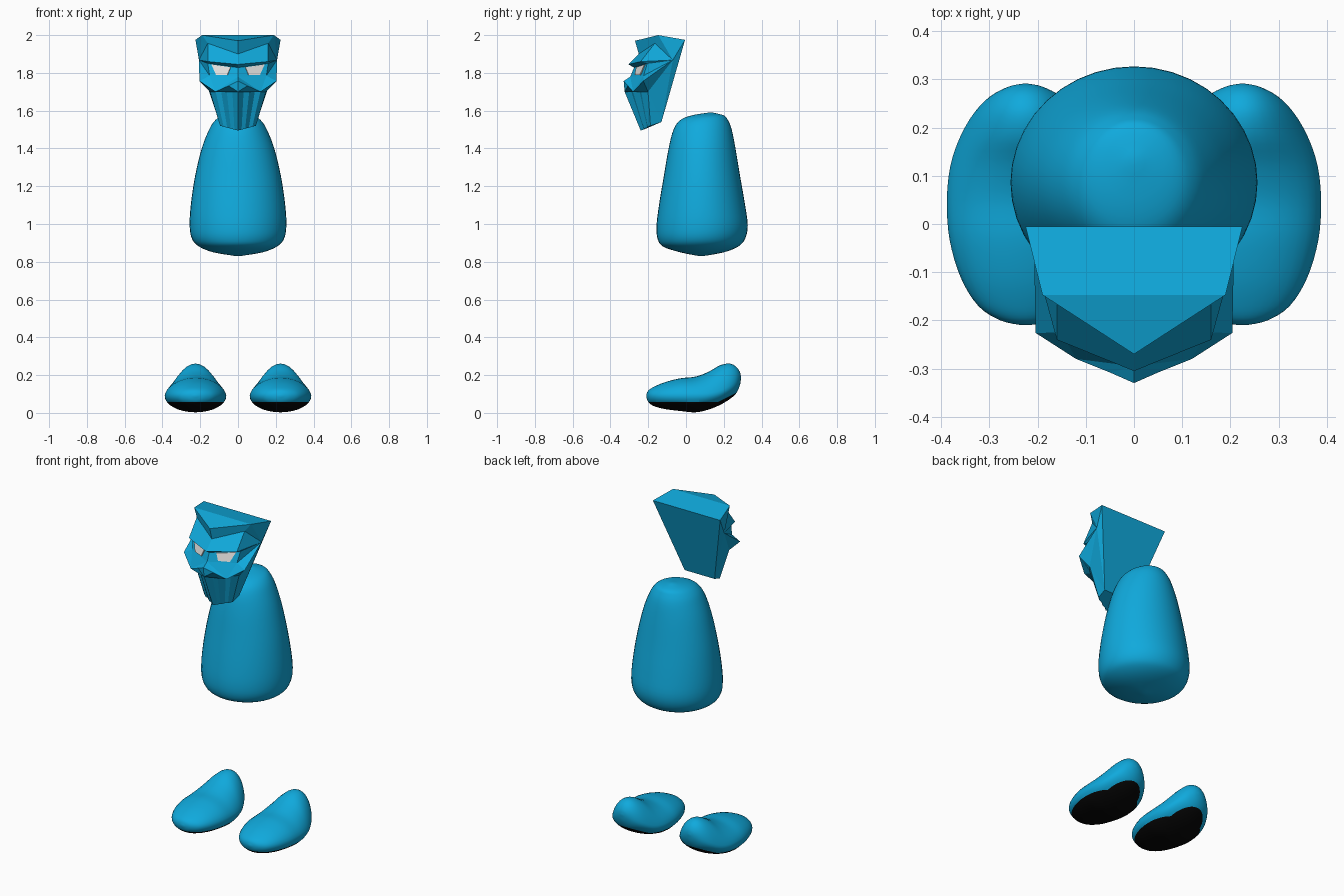
import bpy, bmesh
from math import sin, cos, pi
from mathutils import Vector

cube = bpy.data.objects.get("Cube")
if cube:
    bpy.data.objects.remove(cube, do_unlink=True)


def material(name, rgb):
    m = bpy.data.materials.new(name)
    m.use_nodes = True
    m.diffuse_color = (*rgb, 1)
    bsdf = m.node_tree.nodes["Principled BSDF"]
    bsdf.inputs["Base Color"].default_value = (*rgb, 1)
    bsdf.inputs["Roughness"].default_value = 0.6
    return m


blue = material("bright_blue", (0.005, 0.40, 0.72))
black = material("sole_black", (0.002, 0.002, 0.002))
white = material("eye_white", (0.78, 0.77, 0.75))


def finish(bm, name, mats, smooth):
    bmesh.ops.recalc_face_normals(bm, faces=bm.faces)
    for f in bm.faces:
        f.smooth = smooth
    mesh = bpy.data.meshes.new(name)
    bm.to_mesh(mesh)
    bm.free()
    for m in mats:
        mesh.materials.append(m)
    obj = bpy.data.objects.new(name, mesh)
    bpy.context.collection.objects.link(obj)


# Smooth curve through a list of equal-length tuples
def spline(rows, steps=4):
    pts = [rows[0]] + rows + [rows[-1]]
    out = []
    for a, b, c, d in zip(pts, pts[1:], pts[2:], pts[3:]):
        for i in range(steps):
            t = i / steps
            out.append([q + 0.5 * t * (r - p + t * (2*p - 5*q + 4*r - s + t * (3*(q - r) + s - p)))
                        for p, q, r, s in zip(a, b, c, d)])
    return out + [list(rows[-1])]


# Skin rings of points and close both ends
def loft(rings):
    bm = bmesh.new()
    loops = [[bm.verts.new(p) for p in ring] for ring in rings]
    n = len(loops[0])
    for lo, hi in zip(loops, loops[1:]):
        for i in range(n):
            j = (i + 1) % n
            bm.faces.new((lo[i], lo[j], hi[j], hi[i]))
    bm.faces.new(loops[0])
    bm.faces.new(loops[-1])
    return bm


# Torso: height, half width, front y, back y
torso_rows = [
    (0.83, 0.01, 0.07, 0.09), (0.85, 0.13, -0.03, 0.20), (0.88, 0.205, -0.12, 0.275),
    (0.92, 0.243, -0.15, 0.312), (0.99, 0.256, -0.156, 0.327), (1.10, 0.25, -0.143, 0.313),
    (1.25, 0.228, -0.118, 0.287), (1.40, 0.192, -0.092, 0.262), (1.50, 0.153, -0.066, 0.242),
    (1.55, 0.12, -0.03, 0.222), (1.575, 0.08, 0.03, 0.20), (1.59, 0.01, 0.12, 0.14)]
SEGS = 40
rings = []
for z, w, front, back in spline(torso_rows):
    mid, depth = (front + back) / 2, (back - front) / 2
    rings.append([(w * cos(2*pi*i/SEGS), mid + depth * sin(2*pi*i/SEGS), z) for i in range(SEGS)])
finish(loft(rings), "torso", [blue], True)

# Feet: y, half width, bottom, widest height, top, sharpness of the upper curve
foot_rows = [
    (-0.21, 0.008, 0.085, 0.09, 0.095, 1), (-0.20, 0.052, 0.058, 0.09, 0.118, 1),
    (-0.17, 0.098, 0.036, 0.09, 0.138, 1), (-0.11, 0.135, 0.02, 0.09, 0.163, 1.05),
    (-0.03, 0.158, 0.01, 0.09, 0.183, 1.1), (0.05, 0.163, 0.003, 0.09, 0.192, 1.2),
    (0.12, 0.156, 0.018, 0.093, 0.218, 1.4), (0.18, 0.136, 0.042, 0.105, 0.252, 1.5),
    (0.23, 0.107, 0.072, 0.13, 0.261, 1.4), (0.265, 0.073, 0.103, 0.155, 0.245, 1.2),
    (0.285, 0.035, 0.145, 0.178, 0.217, 1), (0.291, 0.006, 0.183, 0.187, 0.191, 1)]
for side, label in ((1, "left"), (-1, "right")):
    rings = []
    for y, w, low, mid, top, k in spline(foot_rows):
        ring = []
        for i in range(32):
            a = 2 * pi * i / 32
            s = sin(a)
            z = mid + (top - mid) * max(s, 0) ** k + (mid - low) * min(s, 0)
            ring.append((side * 0.225 + w * cos(a), y, z))
        rings.append(ring)
    bm = loft(rings)
    # Sole: cut along a level line that lifts at the heel
    for origin, normal in (((0, 0, 0.058), (0, 0, 1)), ((0, 0.17, 0.058), (0, -0.5, 1))):
        bmesh.ops.bisect_plane(bm, geom=bm.verts[:] + bm.edges[:] + bm.faces[:],
                               plane_co=origin, plane_no=normal, dist=0.0001)
    for f in bm.faces:
        c = f.calc_center_median()
        f.material_index = int(c.z < 0.058 + max(0, 0.5 * (c.y - 0.17)))
    finish(bm, label + "_foot", [blue, black], True)

# Mask: named corner points of one half
P = {k: Vector(v) for k, v in {
    "back_mid": (0, -0.005, 1.975), "back_top": (0.225, -0.005, 1.975),
    "top_mid": (0, -0.147, 2.0), "top_side": (0.19, -0.147, 2.0),
    "crest": (0, -0.27, 1.97),
    "crest_low": (0, -0.25, 1.9), "temple_top": (0.16, -0.165, 1.957),
    "brow": (0, -0.305, 1.845), "brow_side": (0.16, -0.24, 1.86),
    "socket": (0, -0.275, 1.828), "socket_side": (0.16, -0.205, 1.85),
    "bridge": (0, -0.295, 1.78), "lid_side": (0.15, -0.225, 1.785),
    "cheek": (0.204, -0.226, 1.757), "cheek_low": (0.12, -0.28, 1.70),
    "nostril": (0.05, -0.308, 1.732), "nose": (0, -0.33, 1.757),
    "temple": (0.207, -0.07, 1.868),
    "nape": (0.1, -0.13, 1.54), "nape_mid": (0, -0.13, 1.54)}.items()}
# Pleated jaw: alternate columns are pushed in
jaw_top = [f"jaw_top{i}" for i in range(6)]
jaw_low = [f"jaw_low{i}" for i in range(6)]
for i in range(6):
    t = i / 5
    push = Vector((0, 0.014 * (i % 2), 0))
    P[jaw_top[i]] = Vector((0, -0.325, 1.70)).lerp(Vector((0.148, -0.215, 1.70)), t) + push
    P[jaw_low[i]] = Vector((0, -0.24, 1.495)).lerp(Vector((0.095, -0.195, 1.52)), t) + push * 0.5

# Face bands from the crown down to the eyes
mids = ["crest", "crest_low", "brow", "socket", "bridge"]
sides = ["top_side", "temple_top", "brow_side", "socket_side", "lid_side"]
faces = [(mids[i], sides[i], sides[i + 1], mids[i + 1]) for i in range(4)]
# Side facets fan out from the temple
rim = sides + ["cheek", jaw_top[5], "nape", "back_top", "top_side"]
faces += [(a, b, "temple") for a, b in zip(rim, rim[1:])]
# Jaw pleats
faces += [(jaw_top[i], jaw_top[i + 1], jaw_low[i + 1], jaw_low[i]) for i in range(5)]
faces += [(jaw_top[5], jaw_low[5], "nape"), (*jaw_low, "nape", "nape_mid")]
# Crown and back
faces += [("back_mid", "back_top", "top_side", "top_mid"), ("top_mid", "top_side", "crest"),
          ("back_mid", "back_top", "nape", "nape_mid")]
# Nose and cheeks
faces += [("bridge", "lid_side", "cheek_low"), ("bridge", "cheek_low", "nostril"),
          ("bridge", "nostril", "nose"), ("lid_side", "cheek", "cheek_low"),
          ("nose", "nostril", jaw_top[0]),
          ("nostril", "cheek_low", *jaw_top[3::-1]), ("cheek_low", "cheek", *jaw_top[:2:-1])]

bm = bmesh.new()
for side in (1, -1):
    verts = {k: bm.verts.new((side * p.x, p.y, p.z)) for k, p in P.items()}
    for names in faces:
        bm.faces.new([verts[n] for n in names])
bmesh.ops.remove_doubles(bm, verts=bm.verts, dist=0.0005)
finish(bm, "mask", [blue], False)


# Eyes: thin slanted plates lying on the sockets
def on_socket(u, v):
    upper = P["socket"].lerp(P["socket_side"], u)
    lower = P["bridge"].lerp(P["lid_side"], u)
    return upper.lerp(lower, v)


outline = [on_socket(*uv) for uv in ((0.24, 0.06), (0.87, 0.04), (0.76, 0.9), (0.36, 0.85))]
for side, label in ((1, "left"), (-1, "right")):
    bm = loft([[(side * (p.x + d * 0.4), p.y - d, p.z) for p in outline] for d in (-0.002, 0.005)])
    finish(bm, label + "_eye", [white], False)
